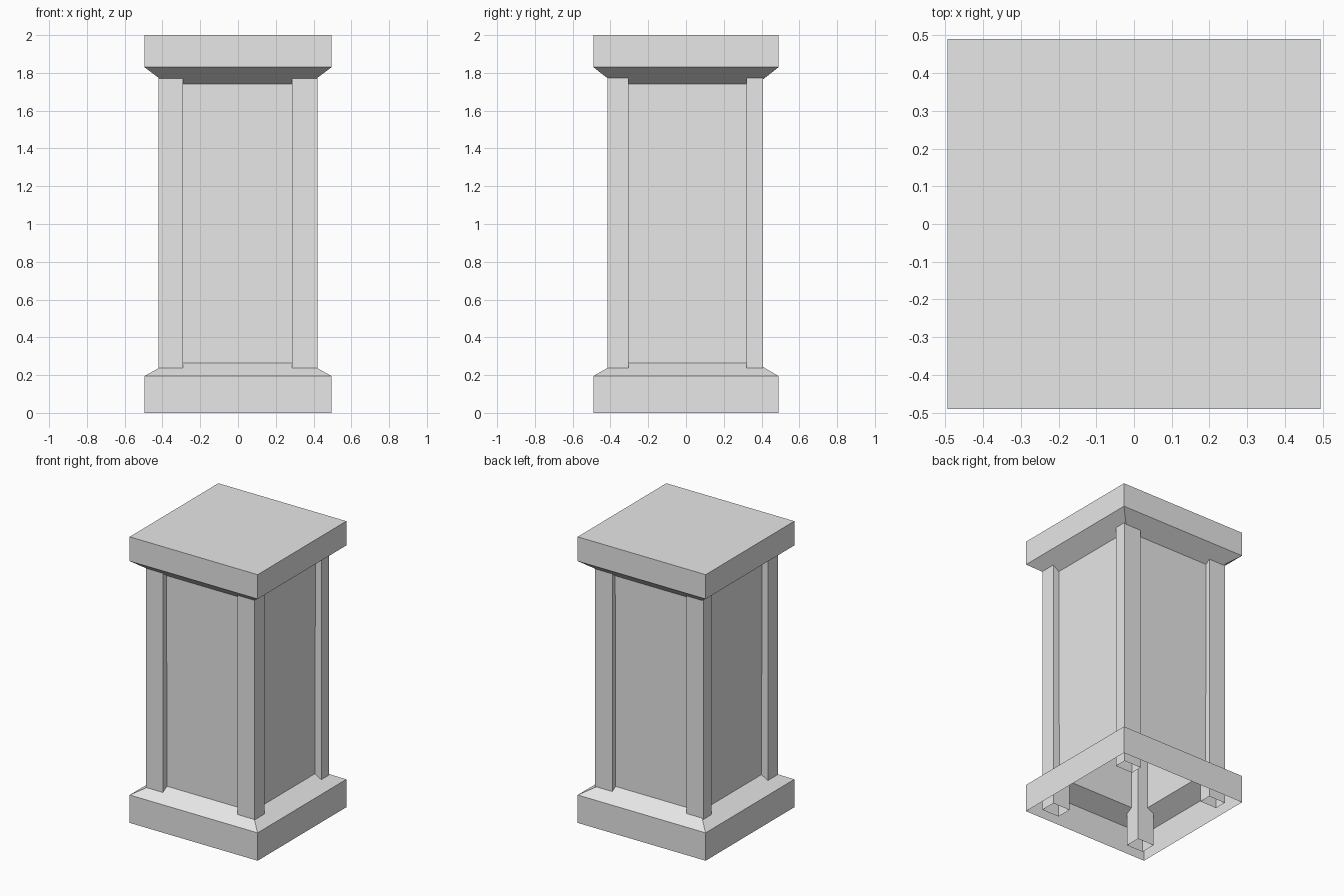
import bpy
import bmesh

default = bpy.data.objects.get("Cube")
if default:
    bpy.data.objects.remove(default)

stone = bpy.data.materials.new("grey stone")
stone.use_nodes = True
GREY = (0.8, 0.8, 0.8, 1.0)
stone.diffuse_color = GREY
stone.node_tree.nodes["Principled BSDF"].inputs["Base Color"].default_value = GREY


def square_shell(name, sections, cap_top=False):
    """Stack rectangles (x0, x1, y0, y1, z) into a shell with an open bottom."""
    bm = bmesh.new()
    rings = [[bm.verts.new(p) for p in ((x0, y0, z), (x1, y0, z), (x1, y1, z), (x0, y1, z))]
             for x0, x1, y0, y1, z in sections]
    for low, high in zip(rings, rings[1:]):
        for i in range(4):
            j = (i + 1) % 4
            bm.faces.new((low[i], low[j], high[j], high[i]))
    if cap_top:
        bm.faces.new(rings[-1])
    mesh = bpy.data.meshes.new(name)
    bm.to_mesh(mesh)
    bm.free()
    mesh.materials.append(stone)
    obj = bpy.data.objects.new(name, mesh)
    bpy.context.collection.objects.link(obj)
    return obj


# Hollow body: plinth, lower slope, shaft, upper slope and cap slab
profile = [(0.495, 0.49, 0.0), (0.495, 0.49, 0.195), (0.37, 0.37, 0.265),
           (0.375, 0.375, 1.74), (0.495, 0.49, 1.83), (0.495, 0.49, 2.0)]
square_shell("pillar_body", [(-x, x, -y, y, z) for x, y, z in profile], cap_top=True)

# Hollow corner posts running down through the plinth
for side, x0, x1 in (("right", -0.42, -0.29), ("left", 0.285, 0.42)):
    for end, y0, y1 in (("front", -0.415, -0.305), ("back", 0.32, 0.407)):
        square_shell(f"{end}_{side}_post", [(x0, x1, y0, y1, z) for z in (0.005, 1.82)])
